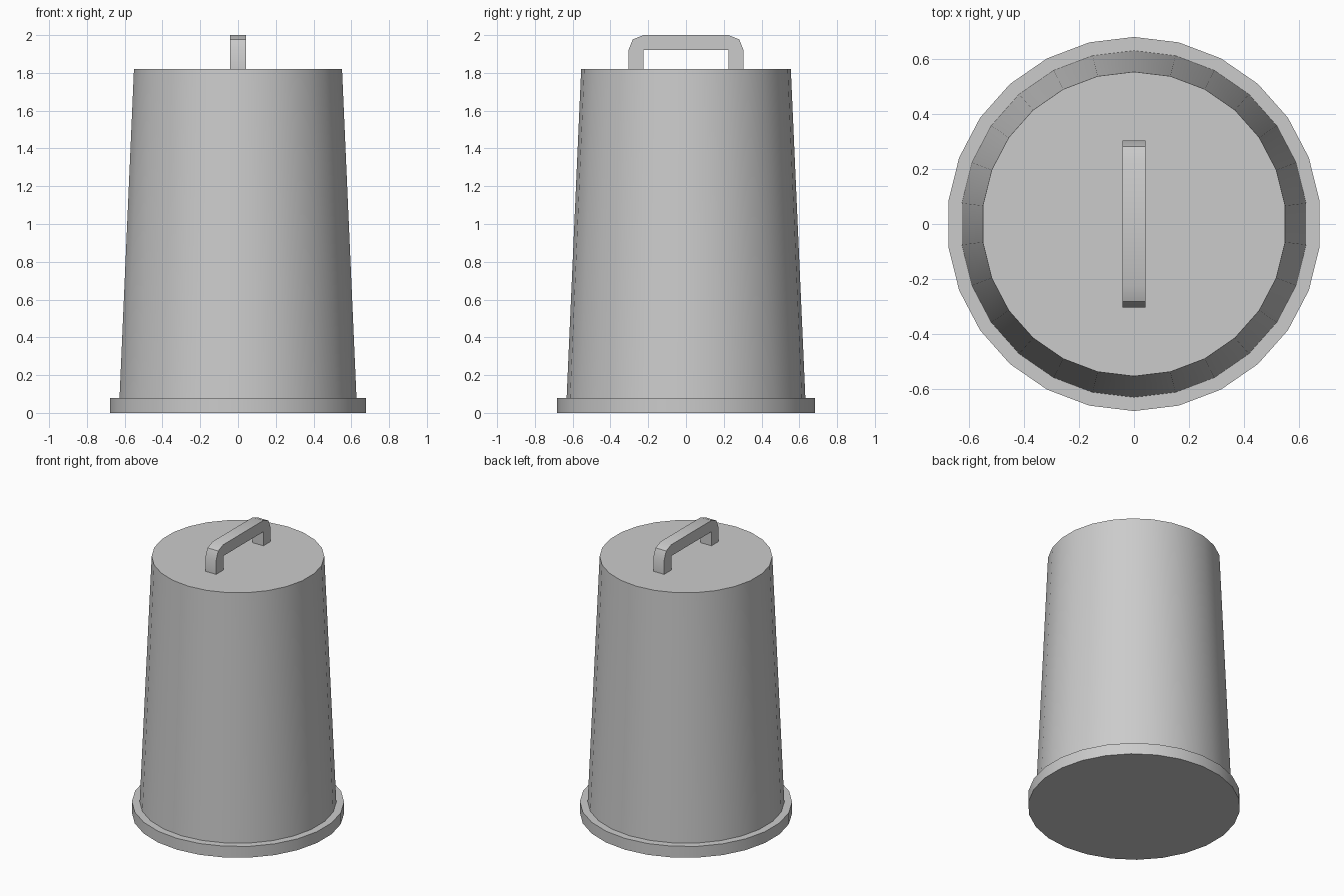
import bpy, bmesh, math

if "Cube" in bpy.data.objects:
    bpy.data.objects.remove(bpy.data.objects["Cube"])

SIDES = 26


def finish(name, bm):
    bmesh.ops.recalc_face_normals(bm, faces=bm.faces[:])
    mesh = bpy.data.meshes.new(name)
    bm.to_mesh(mesh)
    bm.free()
    ob = bpy.data.objects.new(name, mesh)
    bpy.context.collection.objects.link(ob)
    bpy.ops.object.select_all(action='DESELECT')
    ob.select_set(True)
    bpy.context.view_layer.objects.active = ob
    bpy.ops.object.shade_smooth_by_angle(angle=math.radians(30))
    return ob


# Round bucket: stacked rings, each (radius, height), first vertex on the y axis
def lathe(name, profile):
    bm = bmesh.new()
    rings = []
    for r, z in profile:
        angles = [2 * math.pi * i / SIDES for i in range(SIDES)]
        rings.append([bm.verts.new((r * math.sin(a), r * math.cos(a), z)) for a in angles])
    for low, high in zip(rings, rings[1:]):
        for i in range(SIDES):
            j = (i + 1) % SIDES
            bm.faces.new((low[i], low[j], high[j], high[i]))
    bm.faces.new(rings[0])
    bm.faces.new(rings[-1])
    return finish(name, bm)


# Flat y-z outline given thickness along x
def extrude_x(name, outline, half):
    bm = bmesh.new()
    face = bm.faces.new([bm.verts.new((-half, y, z)) for y, z in outline])
    new = bmesh.ops.extrude_face_region(bm, geom=[face])["geom"]
    moved = [g for g in new if isinstance(g, bmesh.types.BMVert)]
    bmesh.ops.translate(bm, verts=moved, vec=(2 * half, 0, 0))
    return finish(name, bm)


# Upturned bucket with flared rim at the ground
lathe("bucket_body", [(0.682, 0), (0.682, 0.08), (0.632, 0.08), (0.555, 1.82)])

# Bracket handle with two-step rounded corners
side = [(0.225, 1.92), (0.225, 1.82), (0.305, 1.82), (0.305, 1.92), (0.282, 1.977), (0.225, 2.0)]
extrude_x("top_handle", side + [(-y, z) for y, z in reversed(side)], 0.042)
